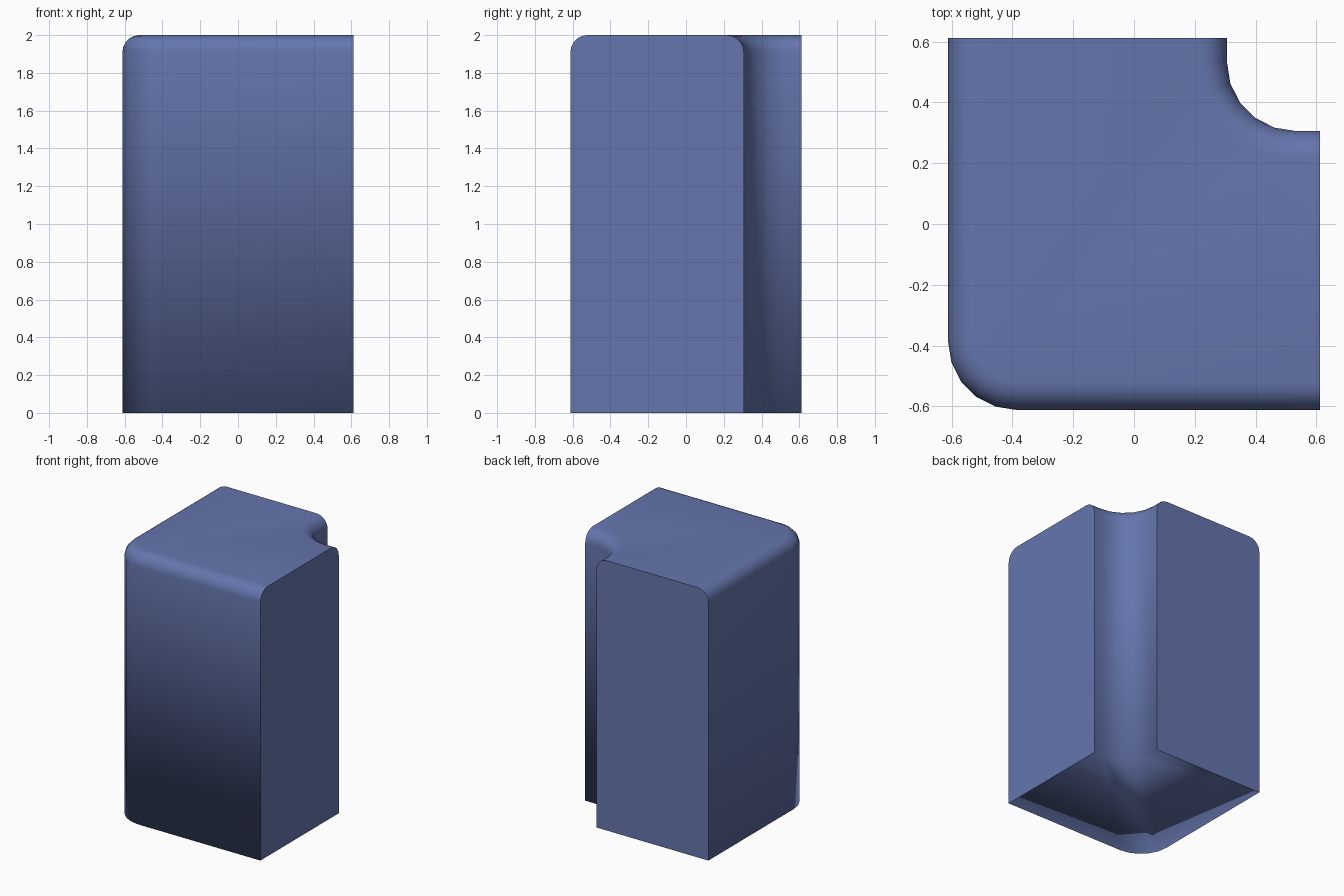
import bpy, bmesh
from math import cos, sin, pi

if "Cube" in bpy.data.objects:
    bpy.data.objects.remove(bpy.data.objects["Cube"])

H = 0.612      # half width
N = 0.306      # notch wall position
R = 0.226      # plan corner radius
B = 0.09       # rounding of the top edge
SEG = 5


def arc(c):
    """Quarter turn from facing -x to facing -y: (point, direction)."""
    out = []
    for i in range(SEG + 1):
        a = pi + i * pi / 2 / SEG
        n = (cos(a), sin(a))
        out.append(((c + R * n[0], c + R * n[1]), n))
    return out


# Plan paths as (point, inward direction) pairs, counter-clockwise
outer = [((-H, H), (1, 0))]
outer += [(p, (-n[0], -n[1])) for p, n in arc(R - H)]
outer += [((H, -H), (0, 1))]
notch = [((N, H), (-1, 0))] + arc(N + R) + [((H, N), (0, -1))]
notch.reverse()
path = outer + notch
no, nt = len(outer), len(path)

# Vertical section: straight wall, then rounded top edge as (inset, height)
section = [(0, 0)]
for i in range(SEG + 1):
    a = i * pi / 2 / SEG
    section.append((B * (1 - cos(a)), 2 - B + B * sin(a)))

bm = bmesh.new()
rings = [[bm.verts.new((p[0] + n[0] * d, p[1] + n[1] * d, z)) for p, n in path]
         for d, z in section]

# Curved walls, skipping the two flat ends
for lo, hi in zip(rings, rings[1:]):
    for i in range(nt - 1):
        if i != no - 1:
            bm.faces.new((lo[i], lo[i + 1], hi[i + 1], hi[i]))

# Bottom and top
bm.faces.new(rings[0][::-1])
bm.faces.new(rings[-1])

# Flat end faces on the right and back, with sharp borders
for a, b in ((no - 1, no), (nt - 1, 0)):
    end = bm.faces.new([r[b] for r in rings] + [r[a] for r in reversed(rings)])
    for e in end.edges:
        e.smooth = False

for f in bm.faces:
    f.smooth = True
bmesh.ops.recalc_face_normals(bm, faces=bm.faces[:])

mesh = bpy.data.meshes.new("corner_block")
bm.to_mesh(mesh)
bm.free()
block = bpy.data.objects.new("corner_block", mesh)
bpy.context.collection.objects.link(block)

# Blue finish
mat = bpy.data.materials.new("blue")
mat.diffuse_color = (0.13, 0.18, 0.42, 1)
mat.use_nodes = True
mat.node_tree.nodes["Principled BSDF"].inputs["Base Color"].default_value = mat.diffuse_color
mesh.materials.append(mat)
